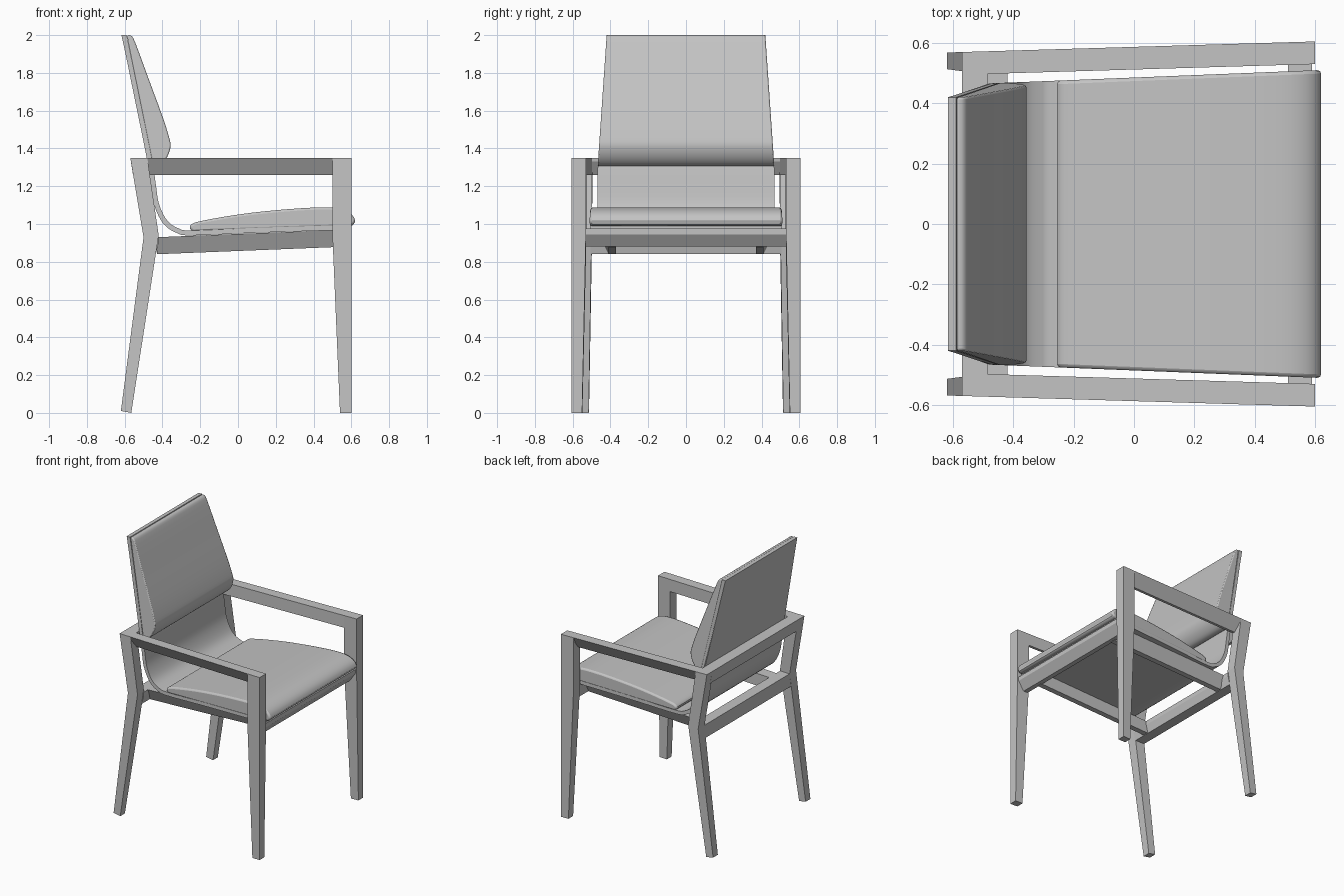
import bpy, bmesh, math
from mathutils import Vector

cube = bpy.data.objects.get("Cube")
if cube:
    bpy.data.objects.remove(cube, do_unlink=True)

grey = bpy.data.materials.new("plain_grey")
grey.use_nodes = True
grey.diffuse_color = (0.55, 0.55, 0.55, 1)
grey.node_tree.nodes["Principled BSDF"].inputs["Base Color"].default_value = (0.55, 0.55, 0.55, 1)


def loft(name, ring_a, ring_b, mirror=False, smooth=False, bevel=0):
    """Solid between two matching outlines, optionally mirrored across y."""
    bm = bmesh.new()
    a = [bm.verts.new(p) for p in ring_a]
    b = [bm.verts.new(p) for p in ring_b]
    n = len(a)
    bm.faces.new(a)
    bm.faces.new(b[::-1])
    for i in range(n):
        j = (i + 1) % n
        bm.faces.new((a[j], a[i], b[i], b[j]))
    bmesh.ops.recalc_face_normals(bm, faces=bm.faces)
    mesh = bpy.data.meshes.new(name)
    bm.to_mesh(mesh)
    bm.free()
    obj = bpy.data.objects.new(name, mesh)
    bpy.context.collection.objects.link(obj)
    mesh.materials.append(grey)
    if mirror:
        mod = obj.modifiers.new("mirror", "MIRROR")
        mod.use_axis = (False, True, False)
        mod.use_mirror_merge = False
    if bevel:
        mod = obj.modifiers.new("soft_edge", "BEVEL")
        mod.width = bevel
        mod.segments = 2
        mod.limit_method = "ANGLE"
        mod.angle_limit = math.radians(50)
    if smooth:
        bpy.ops.object.select_all(action="DESELECT")
        obj.select_set(True)
        bpy.context.view_layer.objects.active = obj
        bpy.ops.object.shade_smooth_by_angle(angle=math.radians(30))
    return obj


def prism(name, profile, near, far, **options):
    """Side profile (x, z) swept across y between two width rules."""
    return loft(name, [(x, near(x, z), z) for x, z in profile],
                [(x, far(x, z), z) for x, z in profile], **options)


def across(name, profile, half, **options):
    """Profile spanning the full chair width."""
    return prism(name, profile, lambda x, z: -half(x, z), half, **options)


def curve(points, steps=4):
    """Catmull-Rom interpolation of an open path."""
    pts = [Vector(p) for p in points]
    pts = [2 * pts[0] - pts[1]] + pts + [2 * pts[-1] - pts[-2]]
    out = []
    for p0, p1, p2, p3 in zip(pts, pts[1:], pts[2:], pts[3:]):
        for s in range(steps):
            t = s / steps
            out.append(0.5 * (2 * p1 + (p2 - p0) * t + (2 * p0 - 5 * p1 + 4 * p2 - p3) * t * t
                              + (3 * p1 - p0 - 3 * p2 + p3) * t ** 3))
    return out + [pts[-2]]


# Side frame width rules: the frame splays outward toward the front
def outer(x, z):
    return 0.57 + 0.03 * (x + 0.57)


def inner(x, z):
    return outer(x, z) - 0.055 - 0.02 * min(z / 0.94, 1)


def arm_outer(x, z):
    return outer(x, z) - 0.055 * max(0, (1.33 - z) / 0.07)


# Legs and armrests
prism("front_leg", [(0.54, 0), (0.6, 0), (0.6, 0.94), (0.6, 1.35), (0.5, 1.35), (0.5, 0.94)],
      inner, outer, mirror=True)
prism("back_leg", [(-0.62, 0.01), (-0.565, 0), (-0.42, 0.94), (-0.48, 1.35), (-0.57, 1.35), (-0.5, 0.93)],
      inner, outer, mirror=True)
prism("armrest", [(-0.48, 1.26), (0.5, 1.26), (0.5, 1.33), (0.5, 1.35), (-0.48, 1.35), (-0.48, 1.33)],
      inner, arm_outer, mirror=True)

# Cross rails with sloped undersides
across("back_top_rail", [(-0.57, 1.35), (-0.485, 1.35), (-0.488, 1.33), (-0.535, 1.26), (-0.556, 1.26)],
       lambda x, z: 0.51)
across("back_seat_rail", [(-0.5, 0.93), (-0.42, 0.93), (-0.42, 0.9), (-0.435, 0.84), (-0.51, 0.84)],
       lambda x, z: 0.505)
across("front_seat_rail", [(0.51, 0.975), (0.59, 0.975), (0.59, 0.945), (0.545, 0.88), (0.51, 0.88)],
       lambda x, z: 0.535)

# Side seat rails, rising toward the front
section = [(0.37, 0.93), (0.455, 0.93), (0.41, 0.84), (0.37, 0.84)]
loft("side_seat_rail", [(-0.43, y, z) for y, z in section],
     [(0.52, y, z + 0.038) for y, z in section], mirror=True)


# Bent shell and cushions, narrowing toward the top of the back
def shell_half(x, z):
    if z > 1.3:
        return 0.468 - 0.048 * (z - 1.3) / 0.7
    return 0.475 + 0.035 * (x + 0.26) / 0.87


path = curve([(-0.602, 1.998), (-0.535, 1.67), (-0.468, 1.34), (-0.447, 1.2), (-0.43, 1.1), (-0.385, 1.01),
              (-0.32, 0.965), (-0.24, 0.953), (0.1, 0.967), (0.58, 0.982)])
left, right = [], []
for i, p in enumerate(path):
    t = (path[min(i + 1, len(path) - 1)] - path[max(i - 1, 0)]).normalized()
    side = Vector((-t.y, t.x)) * 0.013
    left.append(p + side)
    right.append(p - side)
across("seat_shell", [tuple(p) for p in left + right[::-1]], shell_half, smooth=True)

seat_top = curve([(-0.255, 0.975), (-0.25, 0.995), (-0.2, 1.015), (0, 1.05), (0.2, 1.073), (0.4, 1.087),
                  (0.52, 1.085), (0.59, 1.06), (0.62, 1.02), (0.605, 0.99)], 3)
across("seat_cushion", [tuple(p) for p in seat_top] + [(0.5, 0.985), (-0.24, 0.96)],
       shell_half, smooth=True, bevel=0.012)

back_front = curve([(-0.588, 2.0), (-0.563, 1.995), (-0.54, 1.95), (-0.47, 1.76), (-0.4, 1.57),
                    (-0.365, 1.46), (-0.357, 1.41), (-0.375, 1.355), (-0.41, 1.315), (-0.45, 1.305)], 3)
across("back_cushion", [tuple(p) for p in back_front], shell_half, smooth=True, bevel=0.012)

# Flat panel behind the back cushion
across("back_panel", [(-0.617, 2.0), (-0.59, 2.0), (-0.45, 1.31), (-0.472, 1.33)], shell_half)
